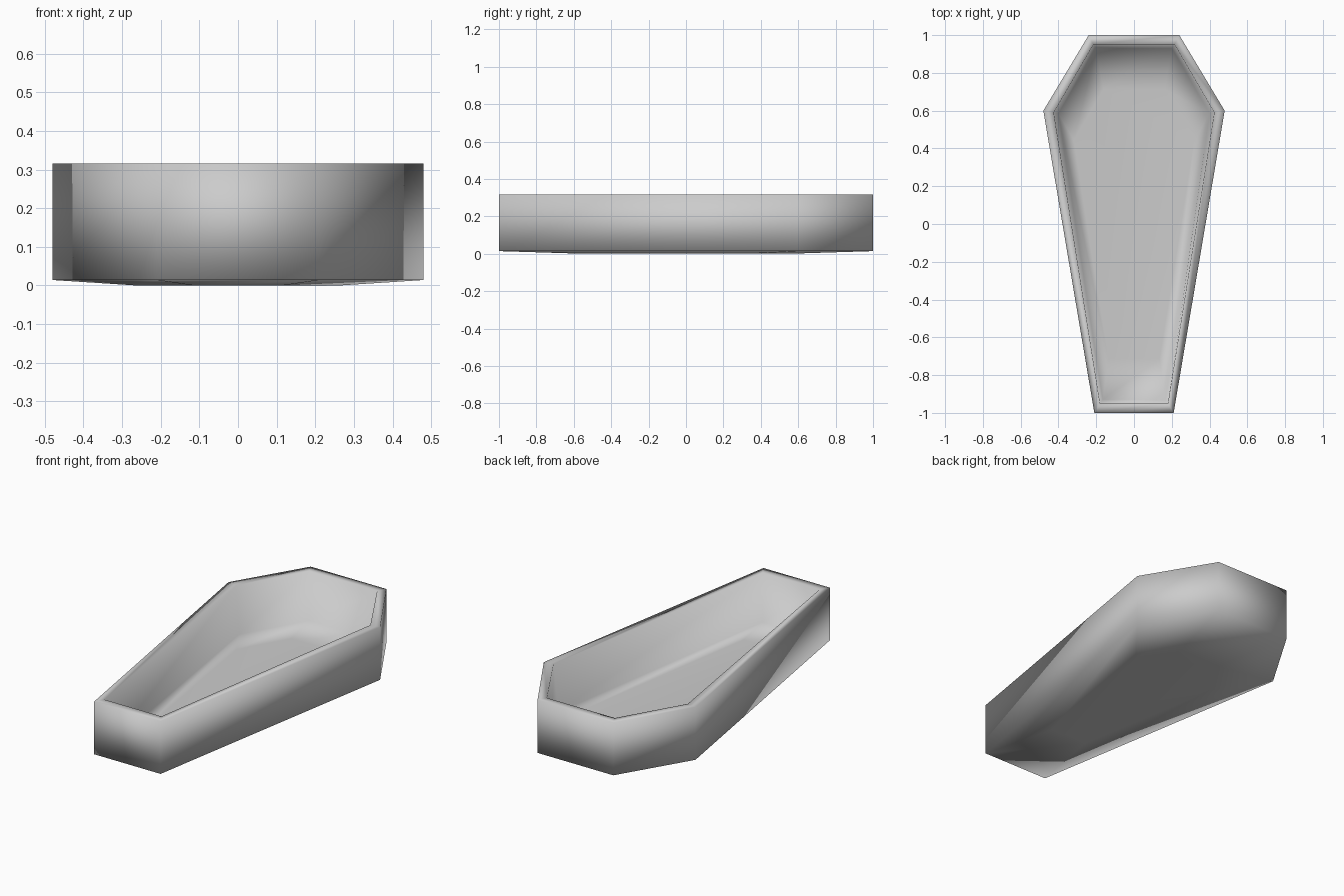
import bpy, bmesh

if "Cube" in bpy.data.objects:
    bpy.data.objects.remove(bpy.data.objects["Cube"])

bm = bmesh.new()

def ring(foot, wide, head, end, shoulder, z):
    """Six-sided coffin outline at height z."""
    pts = [(foot, -end), (wide, shoulder), (head, end),
           (-head, end), (-wide, shoulder), (-foot, -end)]
    return [bm.verts.new((x, y, z)) for x, y in pts]

def outline(s, z, inner=False):
    if inner:
        return ring(0.18 * s, 0.425 * s, 0.215 * s, 0.95 * s, 0.59 * s, z)
    return ring(0.21 * s, 0.48 * s, 0.24 * s, s, 0.60 * s, z)

# Cross-section from the underside, over the rim, to the inner floor
rings = [
    outline(0.55, 0.0),
    outline(1.0, 0.014),
    outline(1.0, 0.316),
    outline(1.0, 0.316, True),
    ring(0.165, 0.40, 0.20, 0.93, 0.585, 0.045),
    outline(0.75, 0.035, True),
]
for a, b in zip(rings, rings[1:]):
    for i in range(6):
        j = (i + 1) % 6
        bm.faces.new((a[i], a[j], b[j], b[i]))

# Underside and floor caps
bm.faces.new(rings[0])
bm.faces.new(rings[-1])
bmesh.ops.recalc_face_normals(bm, faces=bm.faces[:])
for f in bm.faces:
    f.smooth = True

# Open box
mesh = bpy.data.meshes.new("coffin_box")
bm.to_mesh(mesh)
bm.free()
box = bpy.data.objects.new("coffin_box", mesh)
bpy.context.collection.objects.link(box)
